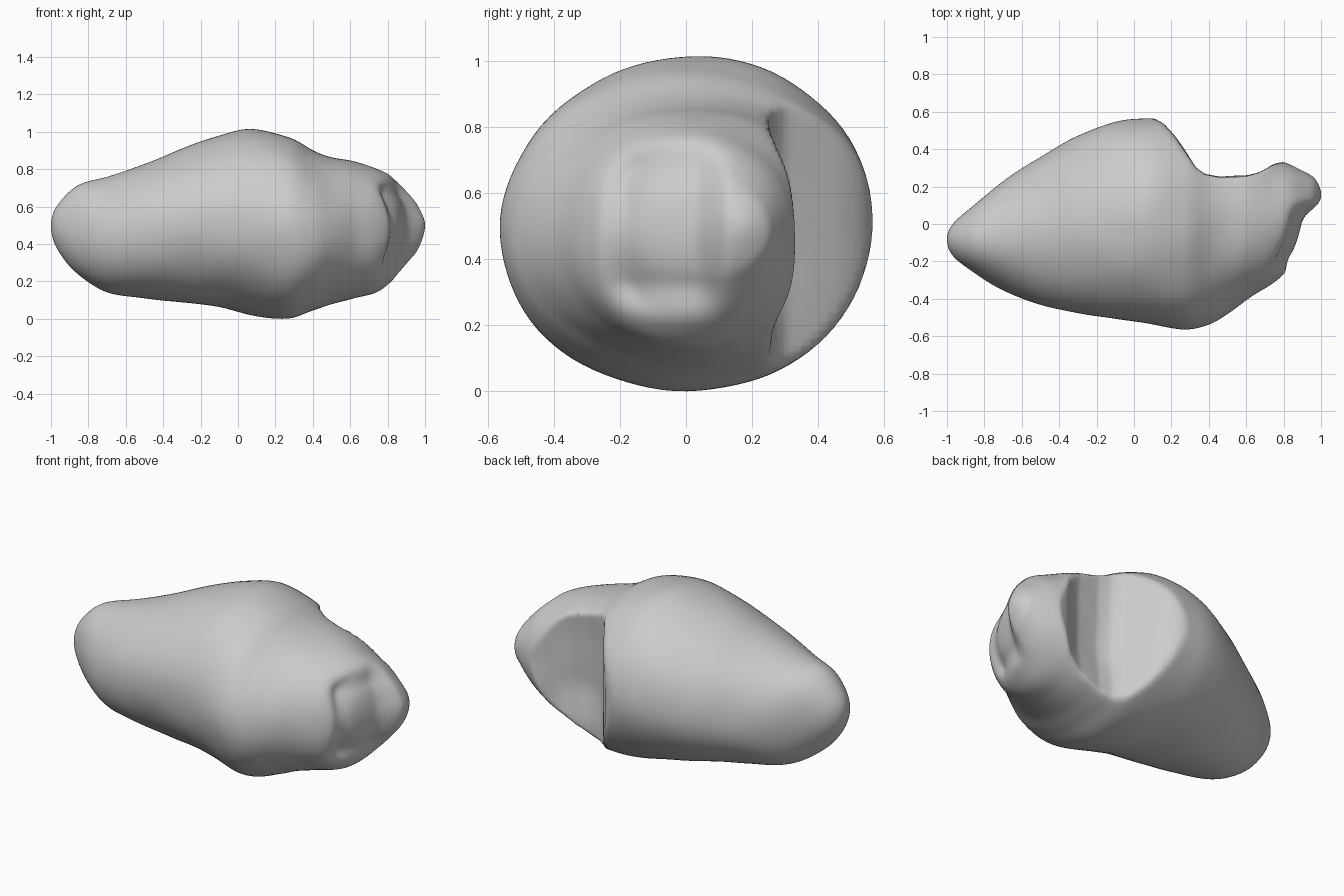
import bpy, bmesh, math
from mathutils import Vector, noise

old = bpy.data.objects.get("Cube")
if old:
    bpy.data.objects.remove(old, do_unlink=True)

SIDES, STEPS = 96, 9

# Body stations: x, bottom, top, front, back (before the hollow is cut)
STATIONS = [Vector(s) for s in (
    (-1, .5, .5, -.08, -.08), (-.97, .38, .6, -.17, .0), (-.86, .24, .71, -.26, .1),
    (-.7, .14, .76, -.35, .23), (-.5, .11, .83, -.43, .36), (-.3, .09, .91, -.475, .47),
    (-.1, .06, .98, -.51, .55), (.08, .02, 1.015, -.53, .565), (.27, 0, .97, -.565, .565),
    (.4, .04, .9, -.54, .55), (.5, .08, .865, -.48, .52), (.62, .11, .845, -.39, .44),
    (.74, .14, .805, -.32, .36), (.84, .22, .75, -.23, .32), (.92, .31, .67, -.14, .28),
    (.97, .39, .59, .02, .24), (1, .5, .5, .16, .16))]

# Floor of the hollow in the back: x, y limit
HOLLOW = [Vector(s) for s in (
    (.0, .6), (.1, .57), (.16, .535), (.22, .47), (.28, .38), (.33, .3), (.38, .265),
    (.46, .25), (.6, .26), (.68, .285), (.74, .315), (.82, .34), (1, .4))]


def cubic(a, b, c, d, t):
    """Smooth curve from b to c."""
    return (b * 2 + (c - a) * t + (a * 2 - b * 5 + c * 4 - d) * t ** 2
            + (b * 3 - a - c * 3 + d) * t ** 3) * .5


def rounded_end(tip, inner):
    """Mirror a station through the tip so the end closes as a dome."""
    ghost = tip * 2 - inner
    ghost[0] = inner[0]
    return ghost


def hollow_limit(x):
    for a, b in zip(HOLLOW, HOLLOW[1:]):
        if a[0] <= x <= b[0]:
            t = (x - a[0]) / (b[0] - a[0])
            return a[1] + (b[1] - a[1]) * t
    return 1.0


def window(v, lo, hi, soft):
    """One between lo and hi, fading to zero over the soft margin."""
    def ramp(u):
        u = max(0, min(1, u))
        return u * u * (3 - 2 * u)
    return ramp((v - lo) / soft) * ramp((hi - v) / soft)


def surface_point(station, angle):
    x, bottom, top, front, back = station
    y = (front + back) / 2 + (back - front) / 2 * math.cos(angle)
    z = (bottom + top) / 2 + (top - bottom) / 2 * math.sin(angle)
    # Scooped hollow at the back, slightly dished towards its middle
    limit = hollow_limit(x)
    if y > limit:
        y = limit - .02 * window(z, .15, .85, .25) * window(x, .3, .75, .15)
    # Blunt dent in the left end
    if x > .7:
        x -= .07 * window(y, -.28, .14, .12) * window(z, .2, .79, .14) * window(x, .7, 1.3, .15)
    # Gentle lumps
    p = Vector((x, y, z))
    lump = noise.noise(p * 4) * .008
    return p + Vector((0, math.cos(angle), math.sin(angle))) * lump


def build_rock():
    pts = [rounded_end(STATIONS[0], STATIONS[1])] + STATIONS
    pts.append(rounded_end(STATIONS[-1], STATIONS[-2]))
    path = [cubic(*pts[i:i + 4], k / STEPS)
            for i in range(len(pts) - 3) for k in range(STEPS)][1:]
    bm = bmesh.new()
    rings = [[bm.verts.new(surface_point(s, math.tau * k / SIDES)) for k in range(SIDES)]
             for s in path]
    for a, b in zip(rings, rings[1:]):
        for k in range(SIDES):
            n = (k + 1) % SIDES
            bm.faces.new((a[k], a[n], b[n], b[k]))
    # Close both tips
    for ring, s in ((rings[0], STATIONS[0]), (rings[-1], STATIONS[-1])):
        tip = bm.verts.new((s[0], s[3], s[1]))
        for k in range(SIDES):
            bm.faces.new((ring[k], ring[(k + 1) % SIDES], tip))
    bmesh.ops.smooth_vert(bm, verts=bm.verts, factor=.5,
                          use_axis_x=True, use_axis_y=True, use_axis_z=True)
    bmesh.ops.recalc_face_normals(bm, faces=bm.faces)
    mesh = bpy.data.meshes.new("rock_body")
    bm.to_mesh(mesh)
    bm.free()
    obj = bpy.data.objects.new("rock_body", mesh)
    bpy.context.collection.objects.link(obj)
    return obj


# Plain stone colour
stone = bpy.data.materials.new("pale_grey_stone")
stone.use_nodes = True
colour = (.6, .6, .6, 1)
stone.diffuse_color = colour
stone.node_tree.nodes["Principled BSDF"].inputs["Base Color"].default_value = colour

rock = build_rock()
rock.data.materials.append(stone)
bpy.ops.object.select_all(action='DESELECT')
rock.select_set(True)
bpy.context.view_layer.objects.active = rock
bpy.ops.object.shade_smooth_by_angle(angle=math.radians(50))
